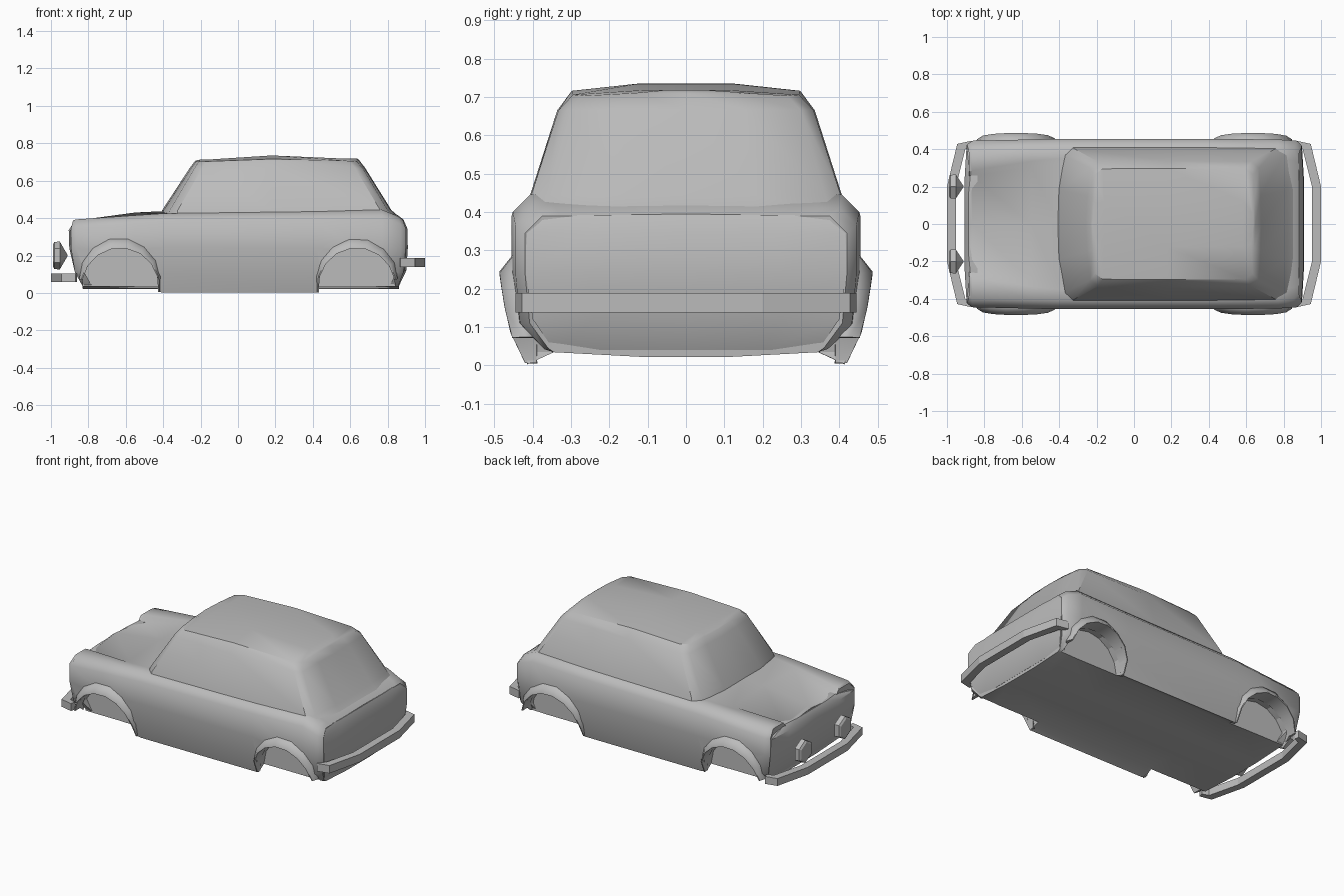
import bpy, bmesh, math

if "Cube" in bpy.data.objects:
    bpy.data.objects.remove(bpy.data.objects["Cube"])

paint = bpy.data.materials.new("grey")
paint.diffuse_color = (0.5, 0.5, 0.5, 1)
paint.use_nodes = True
paint.node_tree.nodes["Principled BSDF"].inputs["Base Color"].default_value = paint.diffuse_color


def finish(name, bm, smooth=40):
    bmesh.ops.remove_doubles(bm, verts=bm.verts, dist=1e-5)
    bmesh.ops.recalc_face_normals(bm, faces=bm.faces)
    me = bpy.data.meshes.new(name)
    bm.to_mesh(me)
    bm.free()
    me.materials.append(paint)
    ob = bpy.data.objects.new(name, me)
    bpy.context.collection.objects.link(ob)
    if smooth:
        bpy.ops.object.select_all(action='DESELECT')
        ob.select_set(True)
        bpy.context.view_layer.objects.active = ob
        bpy.ops.object.shade_smooth_by_angle(angle=math.radians(smooth))
    return ob


def loft(rings):
    """Skin a list of closed point rings and cap both ends."""
    bm = bmesh.new()
    vs = [[bm.verts.new(p) for p in r] for r in rings]
    n = len(vs[0])
    for a, b in zip(vs, vs[1:]):
        for i in range(n):
            j = (i + 1) % n
            bm.faces.new((a[i], a[j], b[j], b[i]))
    ends = [bm.faces.new(vs[0]), bm.faces.new(vs[-1])]
    bmesh.ops.triangulate(bm, faces=ends)
    return bm


def mirrored(half):
    """Half ring from centre line to centre line -> full ring."""
    return half + [(x, -y, z) for x, y, z in half[-2:0:-1]]


# Lower body: stations (x bottom, x side, x top, half width, sill half width,
# sill z, shoulder z, fender ridge y, bonnet dip, centre z)
stations = [
    (-.83, -.893, -.882, .425, .36, .035, .388, .28, .035, .375),
    (-.81, -.865, -.865, .445, .38, .035, .393, .285, .034, .387),
    (-.55, -.55, -.55, .452, .40, .022, .415, .335, .004, .43),
    (-.40, -.40, -.40, .455, .414, .002, .425, .35, 0, .437),
    (.42, .42, .42, .455, .414, .002, .435, .35, 0, .437),
    (.76, .77, .77, .452, .39, .035, .445, .35, 0, .45),
    (.84, .87, .855, .445, .37, .042, .41, .34, 0, .415),
    (.86, .897, .882, .42, .36, .045, .39, .33, 0, .395),
]


def section(xb, xm, xt, w, wb, zb, zs, yr, dip, zc):
    return mirrored([(xb, 0, .022), (xb, .12, .022), (xb, .345, .034), (xb, wb, zb),
                     ((xb + xm * 2) / 3, w - .012, .11), (xm, w, .24),
                     (xm, w, zs - .045), (xt, w - .045, zs), (xt, yr, zs),
                     (xt, yr - .03, zs - dip), (xt, 0, zc)])


body = finish("lower_body", loft([section(*s) for s in stations]), 50)

# Wheel wells cut from the body
ARCHES = [(-.63, .035), (.635, .035)]
for cx, cz in ARCHES:
    for s in (1, -1):
        ring = [[(cx + .207 * math.cos(a), s * y, cz + .21 * math.sin(a))
                 for a in (math.tau * i / 16 for i in range(16))] for y in (.35, .6)]
        cut = finish("well_cutter", loft(ring), 0)
        cut.hide_render = True
        m = body.modifiers.new("well", 'BOOLEAN')
        m.operation, m.object, m.solver = 'DIFFERENCE', cut, 'EXACT'
bpy.context.view_layer.update()
dg = bpy.context.evaluated_depsgraph_get()
baked = bpy.data.meshes.new_from_object(body.evaluated_get(dg))
body.modifiers.clear()
body.data = baked
for ob in [o for o in bpy.data.objects if o.name.startswith("well_cutter")]:
    bpy.data.objects.remove(ob)

# Bulging nose and tail panels: (x, half width, z) rows from bottom to top
for name, rows in (
        ("nose_panel", [(-.83, .345, .036), (-.872, .40, .11), (-.902, .422, .24),
                        (-.905, .422, .335), (-.886, .25, .366)]),
        ("tail_panel", [(.862, .345, .04), (.90, .40, .12), (.908, .418, .24),
                        (.905, .418, .345), (.885, .375, .392)])):
    sg = -1 if rows[0][0] < 0 else 1
    rings = [mirrored([(x, 0, z), (x, w * .6, z), (x - sg * .01, w, z),
                       (x - sg * .05, w, z), (x - sg * .05, 0, z)]) for x, w, z in rows]
    finish(name, loft(rings))

# Flared wheel arches, shorter at the bumper end
for name, (cx, cz), a0, a1 in (("front", ARCHES[0], -8, 170), ("rear", ARCHES[1], 10, 188)):
    for s, side in ((1, "left"), (-1, "right")):
        rings = []
        for i in range(9):
            a = math.radians(a0 + (a1 - a0) * i / 8)
            c, h = math.cos(a), math.sin(a)
            up = max(0, h)
            lip = .42 + .067 * up ** .4
            base = .408 + .042 * up ** .5
            ro = .215 + .045 * up
            rings.append([(cx + r * c, s * y, max(.004, cz + r * h)) for r, y in
                          ((ro, base - .02), (ro, base), (.212, lip), (.205, lip), (.205, .39))])
        finish(f"{name}_{side}_arch", loft(rings), 50)

# Cabin with crowned roof: rings at rising heights (front centre x, front corner x,
# rear corner x, rear centre x, half width, z centre, z corner, extra z amidships)
levels = [(-.42, -.36, .84, .87, .416, .40, .40, 0),
          (-.405, -.352, .80, .82, .404, .443, .443, 0),
          (-.258, -.222, .668, .68, .333, .668, .665, 0),
          (-.23, -.197, .635, .648, .295, .705, .703, .013),
          (-.222, -.19, .625, .638, .12, .709, .713, .022)]
rings = []
for fc, fk, rk, rc, w, zc, zk, up in levels:
    rings.append(mirrored([(fc, 0, zc), (fc + .008, w * .45, zc), (fk - .012, w * .9, zk),
                           (fk + .03, w, zk), (.18, w + .003, zk + up),
                           (rk - .04, w, zk + up * .2), (rk, w * .9, zk),
                           (rc - .004, w * .45, zc + up * .4), (rc, 0, zc + up * .4)]))
finish("cabin", loft(rings), 35)

# Bumpers: plan path swept with a rectangular bar
for name, sg, z0, z1 in (("front_bumper", -1, .058, .105), ("rear_bumper", 1, .138, .188)):
    half = [(1.0, .952, .0, .0), (1.0, .952, .2, .2),
            (.945, .902, .428, .40), (.868, .860, .445, .415)]
    path = [(a, b, -c, -d) for a, b, c, d in half[:0:-1]] + half
    finish(name, loft([[(sg * a, c, z0), (sg * a, c, z1), (sg * b, d, z1), (sg * b, d, z0)]
                       for a, b, c, d in path]), 0)

# Hexagonal lamps with pointed backs
for s, side in ((1, "left"), (-1, "right")):
    rings = [[(x, s * .2 + r * math.sin(math.tau * i / 6), .2 + r * math.cos(math.tau * i / 6))
              for i in range(6)] for x, r in ((-.99, .058), (-.982, .072), (-.953, .075), (-.912, .004))]
    finish(f"{side}_lamp", loft(rings), 0)
